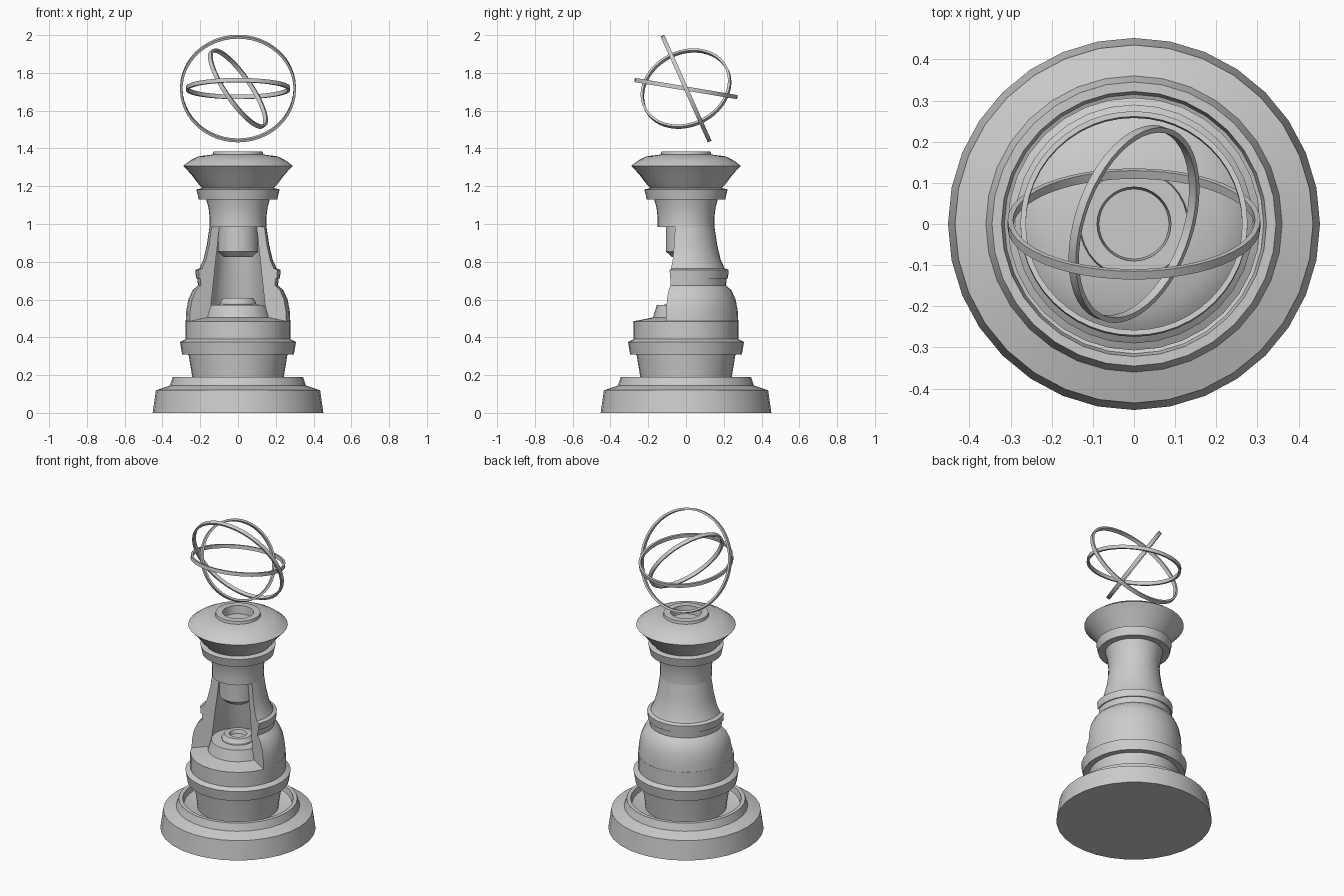
import bpy, bmesh, math
from mathutils import Vector, Matrix

if "Cube" in bpy.data.objects:
    bpy.data.objects.remove(bpy.data.objects["Cube"])

SIDES = 32


def finish(name, bm, angle=30):
    bmesh.ops.remove_doubles(bm, verts=bm.verts, dist=1e-5)
    bmesh.ops.recalc_face_normals(bm, faces=bm.faces)
    me = bpy.data.meshes.new(name)
    bm.to_mesh(me)
    bm.free()
    ob = bpy.data.objects.new(name, me)
    bpy.context.collection.objects.link(ob)
    bpy.ops.object.select_all(action='DESELECT')
    ob.select_set(True)
    bpy.context.view_layer.objects.active = ob
    bpy.ops.object.shade_smooth_by_angle(angle=math.radians(angle))
    return ob


def lathe(name, profile, start=0.0, sweep=360.0, sides=SIDES, closed=False):
    """Revolve an (r, z) profile around z; partial sweeps get end caps."""
    bm = bmesh.new()
    full = sweep >= 360
    cols = []
    for i in range(sides if full else sides + 1):
        a = math.radians(start + sweep * i / sides)
        cols.append([bm.verts.new((r * math.cos(a), r * math.sin(a), z)) for r, z in profile])
    n = len(profile)
    for i in range(sides):
        p, q = cols[i], cols[(i + 1) % len(cols)]
        for j in range(n if closed else n - 1):
            k = (j + 1) % n
            if profile[j][0] == 0:
                bm.faces.new((p[j], q[k], p[k]))
            elif profile[k][0] == 0:
                bm.faces.new((p[j], q[j], p[k]))
            else:
                bm.faces.new((p[j], q[j], q[k], p[k]))
    if not full:
        bm.faces.new(cols[0])
        bm.faces.new(cols[-1])
    return finish(name, bm)


def hoop(name, radius, normal):
    """Thin flat band ring facing along normal, centred above the pedestal."""
    t, h = 0.013, 0.011
    ob = lathe(name, [(radius, -h), (radius, h), (radius - t, h), (radius - t, -h)],
               sides=48, closed=True)
    rot = Vector((0, 0, 1)).rotation_difference(Vector(normal)).to_matrix().to_4x4()
    ob.data.transform(Matrix.Translation((0, 0, 1.717)) @ rot)
    return ob


# Round foot with raised rim and sunken groove
lathe("base", [(0, 0), (0.452, 0), (0.435, 0.12), (0.36, 0.145), (0.345, 0.19),
               (0.322, 0.19), (0.315, 0.155), (0.28, 0.14), (0, 0.14)])

# Lower drum with collar, stepped floor and lamp socket
lathe("lower_drum", [(0, 0.13), (0.235, 0.13), (0.242, 0.19), (0.262, 0.31), (0.296, 0.31),
                     (0.307, 0.375), (0.278, 0.39), (0.278, 0.485), (0.175, 0.505),
                     (0.155, 0.57), (0, 0.58)])
lathe("lower_socket", [(0, 0.57), (0.095, 0.57), (0.095, 0.585), (0.08, 0.607), (0.052, 0.607),
                       (0.045, 0.585), (0, 0.585)])

# Hollow wall, open for 135 degrees at the front
lathe("open_shell", [(0.277, 0.485), (0.274, 0.54), (0.263, 0.60), (0.24, 0.65), (0.212, 0.675),
                     (0.215, 0.712), (0.222, 0.712), (0.226, 0.757), (0.205, 0.765),
                     (0.184, 0.81), (0.165, 0.89), (0.151, 0.985), (0.107, 0.985),
                     (0.155, 0.57), (0.175, 0.505)],
      start=-22.5, sweep=225, sides=20, closed=True)

# Upper socket hanging into the opening
lathe("upper_socket", [(0, 1.0), (0.107, 1.0), (0.107, 0.855), (0.075, 0.825), (0, 0.825)])

# Neck, collar, flared head and top opening
lathe("neck_and_head", [(0, 0.985), (0.151, 0.985), (0.15, 1.03), (0.156, 1.085), (0.168, 1.13),
                        (0.208, 1.13), (0.22, 1.183), (0.19, 1.19), (0.212, 1.215),
                        (0.25, 1.265), (0.29, 1.308), (0.255, 1.335), (0.21, 1.358),
                        (0.133, 1.368), (0.13, 1.385), (0.09, 1.385), (0.085, 1.335),
                        (0, 1.335)])

# Three nested tilted hoops
hoop("outer_hoop", 0.307, (0, 0.913, 0.407))
hoop("middle_hoop", 0.276, (0, 0.165, 0.986))
hoop("inner_hoop", 0.247, (0.794, -0.275, 0.544))
